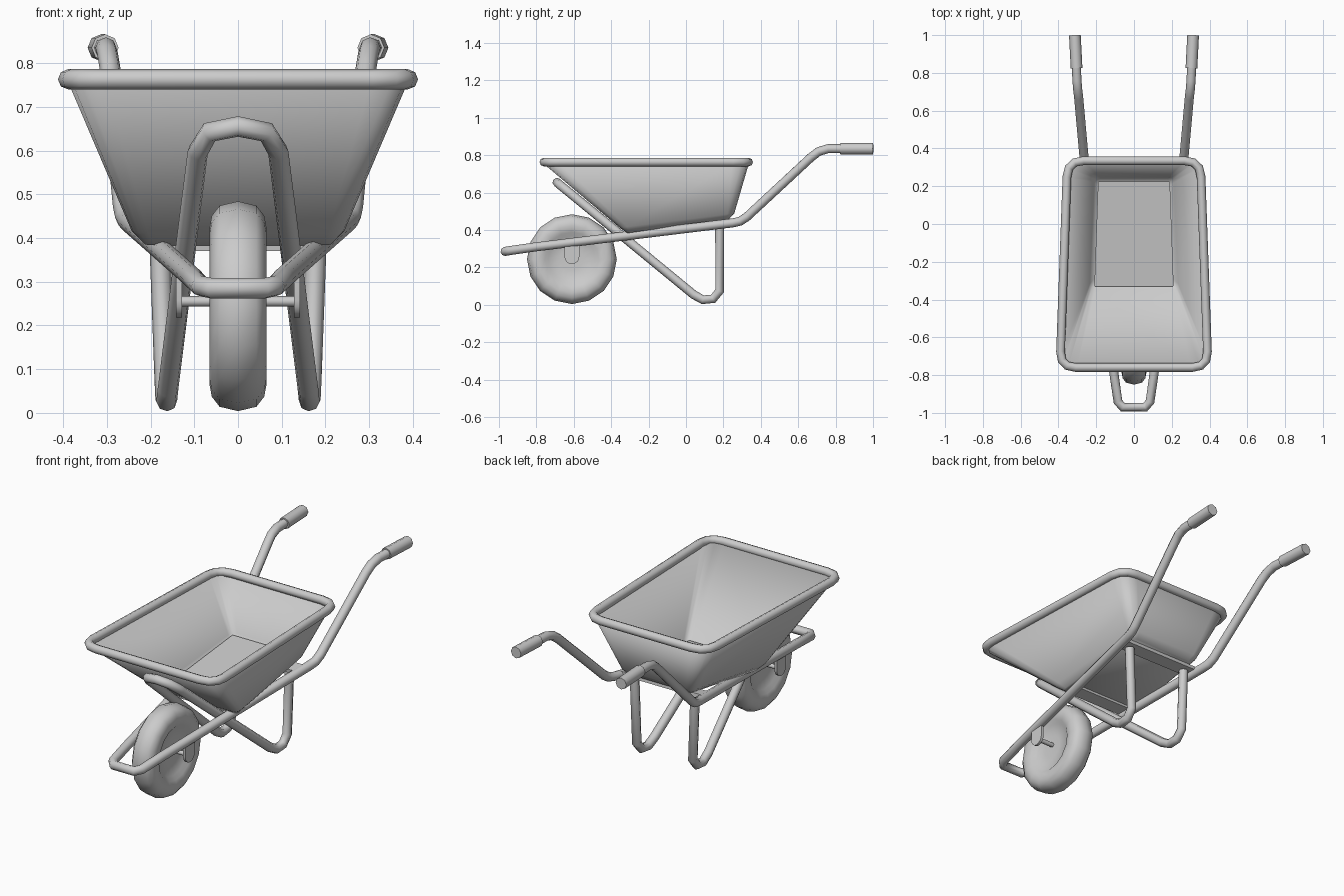
import bpy, bmesh, math
from mathutils import Vector

if "Cube" in bpy.data.objects:
    bpy.data.objects.remove(bpy.data.objects["Cube"])

grey = bpy.data.materials.new("plain_grey")
grey.use_nodes = True
COLOUR = (0.6, 0.6, 0.6, 1)
grey.diffuse_color = COLOUR
grey.node_tree.nodes["Principled BSDF"].inputs["Base Color"].default_value = COLOUR


def smooth(obj, angle=45):
    bpy.ops.object.select_all(action="DESELECT")
    obj.select_set(True)
    bpy.context.view_layer.objects.active = obj
    bpy.ops.object.shade_smooth_by_angle(angle=math.radians(angle))


def finish(name, bm, angle=45):
    bmesh.ops.recalc_face_normals(bm, faces=bm.faces)
    mesh = bpy.data.meshes.new(name)
    bm.to_mesh(mesh)
    bm.free()
    obj = bpy.data.objects.new(name, mesh)
    bpy.context.collection.objects.link(obj)
    mesh.materials.append(grey)
    smooth(obj, angle)
    return obj


def tube(name, points, radius, closed=False):
    """Eight-sided pipe along a path."""
    curve = bpy.data.curves.new(name, "CURVE")
    curve.dimensions = "3D"
    curve.bevel_depth = radius
    curve.bevel_resolution = 2
    curve.use_fill_caps = not closed
    spline = curve.splines.new("POLY")
    spline.points.add(len(points) - 1)
    for p, co in zip(spline.points, points):
        p.co = (*co, 1)
    spline.use_cyclic_u = closed
    obj = bpy.data.objects.new(name, curve)
    bpy.context.collection.objects.link(obj)
    curve.materials.append(grey)
    bpy.ops.object.select_all(action="DESELECT")
    obj.select_set(True)
    bpy.context.view_layer.objects.active = obj
    bpy.ops.object.convert(target="MESH")
    smooth(bpy.context.object, 60)


def mirrored(half):
    """Complete a path from its left half, front centre first."""
    return [(-x, y, z) for x, y, z in reversed(half)] + half


def ring(front, back, y0, y1, z0, z1, r, n=3):
    """Trapezoid outline with rounded corners."""
    corners = [Vector(c) for c in ((-front, y0, z0), (front, y0, z0), (back, y1, z1), (-back, y1, z1))]
    out = []
    for i, c in enumerate(corners):
        a = c + (corners[i - 1] - c).normalized() * r
        b = c + (corners[(i + 1) % 4] - c).normalized() * r
        for k in range(n + 1):
            t = k / n
            out.append(a * (1 - t) ** 2 + c * 2 * t * (1 - t) + b * t * t)
    return out


def loft(name, rings, cap_first=False, angle=45):
    bm = bmesh.new()
    loops = [[bm.verts.new(p) for p in r] for r in rings]
    for lo, hi in zip(loops, loops[1:]):
        for i in range(len(lo)):
            j = (i + 1) % len(lo)
            bm.faces.new((lo[i], lo[j], hi[j], hi[i]))
    bm.faces.new(loops[0])
    if cap_first:
        bm.faces.new(loops[-1])
    return finish(name, bm, angle)


def box(name, centre, size, tilt=0):
    bpy.ops.mesh.primitive_cube_add(size=1, location=centre, rotation=(tilt, 0, 0))
    obj = bpy.context.object
    obj.name = name
    obj.scale = size
    obj.data.materials.append(grey)


def rod(name, a, b, radius, sides):
    a, b = Vector(a), Vector(b)
    bpy.ops.mesh.primitive_cylinder_add(vertices=sides, radius=radius, depth=(b - a).length, location=(a + b) / 2)
    obj = bpy.context.object
    obj.name = name
    obj.rotation_euler = (b - a).to_track_quat("Z", "Y").to_euler()
    obj.data.materials.append(grey)
    smooth(obj, 50)


# Tray shell, inner floor and rolled rim
tray = loft("tray", [
    ring(0.21, 0.19, -0.31, 0.225, 0.395, 0.47, 0.02),
    ring(0.235, 0.21, -0.345, 0.248, 0.42, 0.495, 0.03),
    ring(0.38, 0.34, -0.75, 0.325, 0.76, 0.76, 0.08),
], angle=60)
shell = tray.modifiers.new("thickness", "SOLIDIFY")
shell.thickness = 0.012
shell.offset = -1
loft("tray_floor", [
    ring(0.21, 0.19, -0.33, 0.225, 0.405, 0.48, 0.004, 1),
    ring(0.21, 0.19, -0.33, 0.225, 0.42, 0.495, 0.004, 1),
], True)
tube("tray_rim", ring(0.392, 0.352, -0.76, 0.335, 0.763, 0.763, 0.085), 0.023, True)

# Main frame: loop around the wheel running back to the handles
tube("frame", mirrored([
    (0.06, -0.97, 0.285), (0.085, -0.94, 0.29), (0.105, -0.80, 0.31),
    (0.25, 0.25, 0.438), (0.257, 0.29, 0.447), (0.262, 0.325, 0.47),
    (0.293, 0.67, 0.79), (0.298, 0.71, 0.82), (0.302, 0.76, 0.835), (0.312, 0.98, 0.835),
]), 0.024)

# Leg tube: hoop under the tray nose, down to the feet and up again
tube("legs", mirrored([
    (0.0, -0.69, 0.655), (0.065, -0.675, 0.642), (0.092, -0.62, 0.597),
    (0.16, 0.04, 0.055), (0.163, 0.09, 0.027), (0.165, 0.145, 0.032),
    (0.167, 0.18, 0.075), (0.18, 0.18, 0.425),
])[:8] + [(0.065, -0.675, 0.642), (0.092, -0.62, 0.597),
          (0.16, 0.04, 0.055), (0.163, 0.09, 0.027), (0.165, 0.145, 0.032),
          (0.167, 0.18, 0.075), (0.18, 0.18, 0.425)], 0.024)

# Cross straps under the tray
box("rear_strap", (0, 0.18, 0.44), (0.48, 0.07, 0.02), 0.13)
box("front_strap", (0, -0.27, 0.385), (0.36, 0.07, 0.02), 0.13)

# Wheel: lathed tyre and dished hub
bm = bmesh.new()
half = [(0.035, 0), (0.035, 0.06), (0.042, 0.125), (0.058, 0.145), (0.065, 0.18), (0.06, 0.207), (0.042, 0.23)]
profile = half + [(0, 0.24)] + [(-x, r) for x, r in reversed(half)]
verts = [bm.verts.new((x, 0, r)) for x, r in profile]
edges = [bm.edges.new(pair) for pair in zip(verts, verts[1:])]
bmesh.ops.spin(bm, geom=verts + edges, cent=(0, 0, 0), axis=(1, 0, 0), angle=math.tau, steps=16)
bmesh.ops.remove_doubles(bm, verts=bm.verts, dist=0.0005)
wheel = finish("wheel", bm, 50)
wheel.location = (0, -0.61, 0.244)

# Axle, rounded brackets and grips
rod("axle", (-0.135, -0.61, 0.255), (0.135, -0.61, 0.255), 0.012, 8)
for side, label in ((1, "left"), (-1, "right")):
    bm = bmesh.new()
    outline = [(0.04 * math.cos(a), 0.04 * math.sin(a)) for a in (math.pi + math.pi * k / 8 for k in range(9))]
    outline += [(0.04, 0.07), (-0.04, 0.07)]
    face = bm.faces.new([bm.verts.new((side * 0.128, -0.61 + y, 0.258 + z)) for y, z in outline])
    out = bmesh.ops.extrude_face_region(bm, geom=[face])["geom"]
    bmesh.ops.translate(bm, vec=(side * 0.014, 0, 0), verts=[v for v in out if isinstance(v, bmesh.types.BMVert)])
    finish(label + "_axle_bracket", bm, 35)
    rod(label + "_grip", (side * 0.304, 0.825, 0.835), (side * 0.313, 1.0, 0.835), 0.031, 8)
